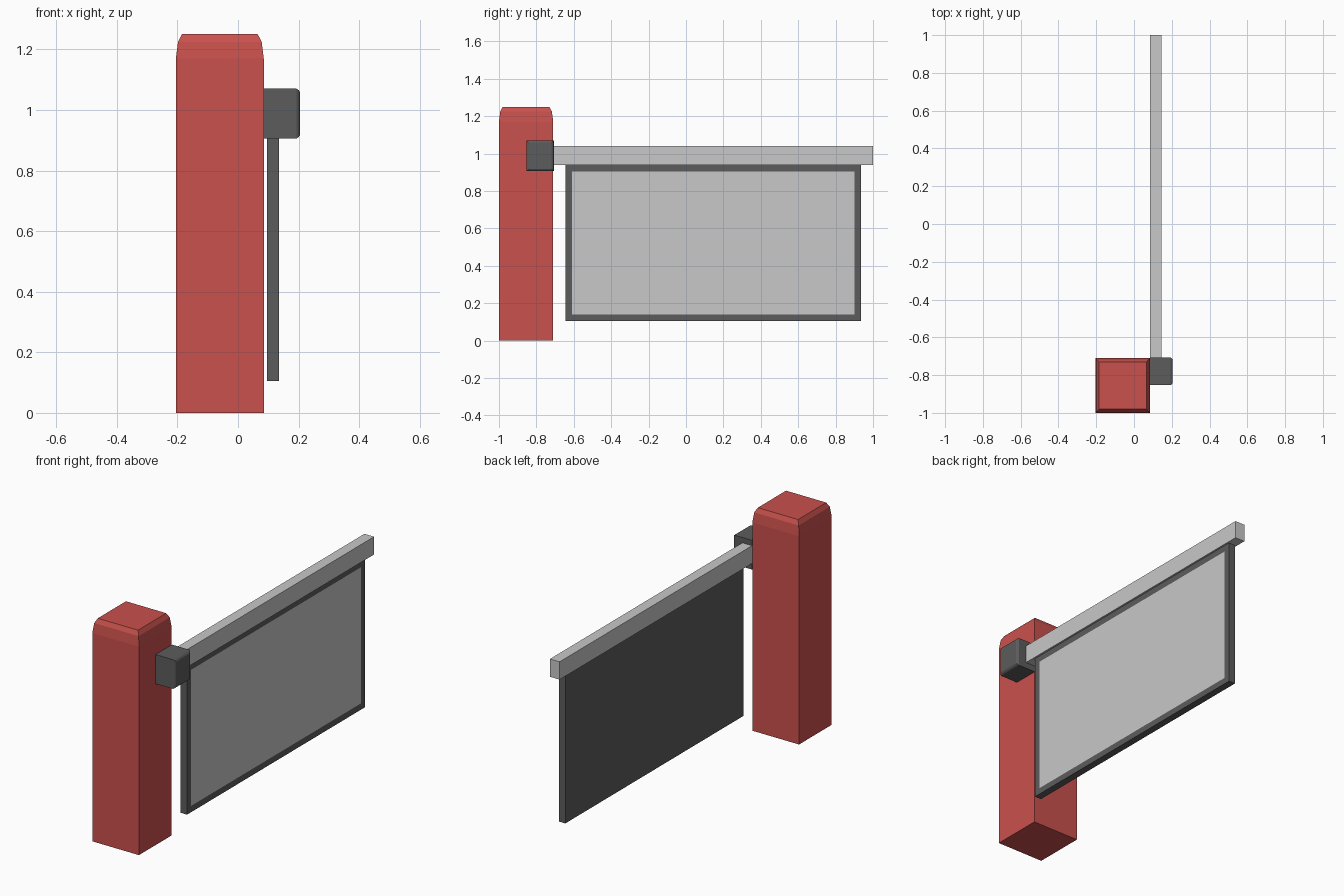
import bpy
import bmesh

cube = bpy.data.objects.get("Cube")
if cube:
    bpy.data.objects.remove(cube, do_unlink=True)


def material(name, color):
    mat = bpy.data.materials.new(name)
    mat.use_nodes = True
    mat.diffuse_color = (*color, 1)
    mat.node_tree.nodes["Principled BSDF"].inputs["Base Color"].default_value = (*color, 1)
    return mat


red = material("red paint", (0.584, 0.082, 0.074))
light = material("light grey", (0.578, 0.578, 0.578))
dark = material("dark grey", (0.107, 0.107, 0.107))


def finish(name, bm, *mats):
    bmesh.ops.recalc_face_normals(bm, faces=bm.faces)
    mesh = bpy.data.meshes.new(name)
    bm.to_mesh(mesh)
    bm.free()
    for mat in mats:
        mesh.materials.append(mat)
    obj = bpy.data.objects.new(name, mesh)
    bpy.context.collection.objects.link(obj)
    return obj


def box(xs, ys, zs):
    """Box between the given limits on each axis."""
    bm = bmesh.new()
    bmesh.ops.create_cube(bm, size=1)
    for v in bm.verts:
        v.co = [r[0] if c < 0 else r[1] for c, r in zip(v.co, (xs, ys, zs))]
    return bm


def stacked_rings(rings):
    """Loft closed four-sided rings and cap both ends."""
    bm = bmesh.new()
    loops = [[bm.verts.new(p) for p in ring] for ring in rings]
    for a, b in zip(loops, loops[1:]):
        for i in range(4):
            j = (i + 1) % 4
            bm.faces.new((a[i], a[j], b[j], b[i]))
    bm.faces.new(loops[0])
    bm.faces.new(loops[-1])
    return bm


corners = ((-1, -1), (1, -1), (1, 1), (-1, 1))

# Square post with a two-step chamfered top
post_x, post_y, half = -0.06, -0.855, 0.145
post_profile = ((0, 0), (0, 1.17), (0.007, 1.225), (0.02, 1.25))
finish("post", stacked_rings(
    [[(post_x + sx * (half - inset), post_y + sy * (half - inset), z) for sx, sy in corners]
     for inset, z in post_profile]), red)

# Pivot housing with a chamfered outer face
hub_profile = ((0, 0.085), (0, 0.193), (0.004, 0.2), (0.012, 0.205))
finish("pivot_housing", stacked_rings(
    [[(x, -0.78 + sy * (0.073 - inset), 0.988 + sz * (0.082 - inset)) for sy, sz in corners]
     for inset, x in hub_profile]), dark)

# Barrier arm
finish("barrier_arm", box((0.085, 0.145), (-0.72, 1), (0.94, 1.04)), light)

# Hanging panel: the outer face is inset to make the border
bm = box((0.095, 0.135), (-0.645, 0.935), (0.105, 0.94))
outer = max(bm.faces, key=lambda f: f.calc_center_median().x)
bmesh.ops.inset_region(bm, faces=[outer], thickness=0.05, depth=0)
outer.material_index = 1
finish("hanging_panel", bm, dark, light)
